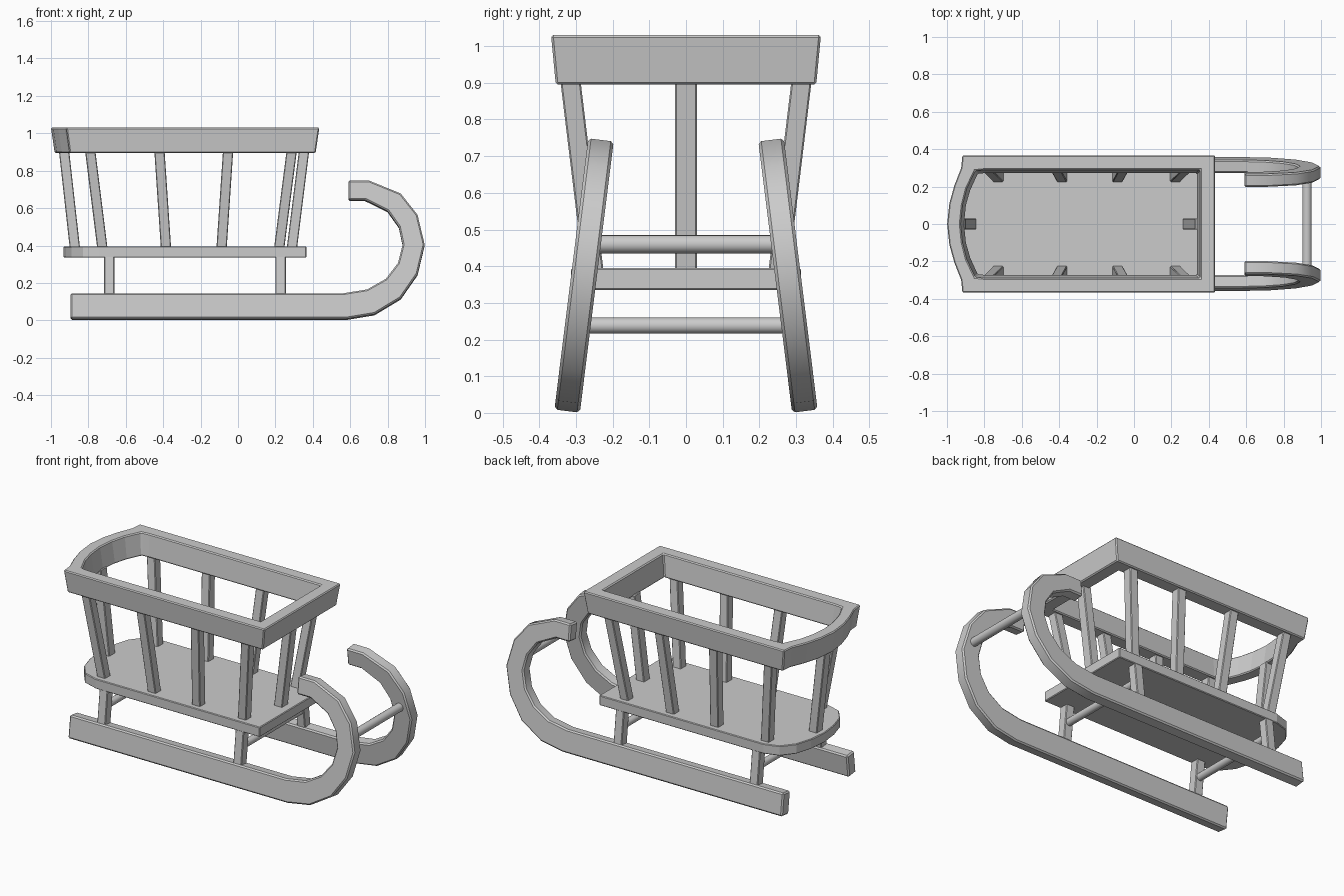
import bpy, bmesh, math
from mathutils import Matrix

if "Cube" in bpy.data.objects:
    bpy.data.objects.remove(bpy.data.objects["Cube"])


def finish(name, bm, mirror=False, bevel=0.006, smooth=False):
    bmesh.ops.recalc_face_normals(bm, faces=bm.faces)
    if bevel:
        sharp = [e for e in bm.edges if e.calc_face_angle(0) > math.radians(50)]
        bmesh.ops.bevel(bm, geom=sharp, offset=bevel, segments=1, affect='EDGES')
    me = bpy.data.meshes.new(name)
    for f in bm.faces:
        f.smooth = smooth
    bm.to_mesh(me)
    bm.free()
    if smooth:
        me.set_sharp_from_angle(angle=math.radians(30))
    ob = bpy.data.objects.new(name, me)
    bpy.context.collection.objects.link(ob)
    if mirror:
        m = ob.modifiers.new("mirror", 'MIRROR')
        m.use_axis = (False, True, False)
        m.use_mirror_merge = False
    return ob


def loft(rings, closed=False):
    """Skin a row of equal rings; cap the ends or join them into a loop."""
    bm = bmesh.new()
    vs = [[bm.verts.new(p) for p in r] for r in rings]
    n = len(rings[0])
    pairs = list(zip(vs, vs[1:])) + ([(vs[-1], vs[0])] if closed else [])
    for a, b in pairs:
        for i in range(n):
            j = (i + 1) % n
            bm.faces.new((a[i], a[j], b[j], b[i]))
    if not closed:
        bm.faces.new(vs[0])
        bm.faces.new(vs[-1])
    return bm


def post(name, bottom, top, sx=0.055, sy=0.055, mirror=False):
    ring = lambda c: [(c[0] + a * sx / 2, c[1] + b * sy / 2, c[2])
                      for a, b in ((-1, -1), (1, -1), (1, 1), (-1, 1))]
    return finish(name, loft([ring(bottom), ring(top)]), mirror, 0.004)


def bar(name, x, z, half, r):
    ring = lambda y: [(x + r * math.cos(a), y, z + r * math.sin(a))
                      for a in (i * math.tau / 16 for i in range(16))]
    return finish(name, loft([ring(-half), ring(half)]), bevel=0, smooth=True)


def outline(half):
    """Complete a half outline (y >= 0, from front end to curved end) by mirroring."""
    return half + [(x, -y) for x, y in reversed(half) if y > 0]


# Runners: outer/inner edge pairs along the curl, leaned inwards
edges = [(-0.895, 0, -0.895, 0.137), (0.58, 0, 0.56, 0.137), (0.73, 0.025, 0.69, 0.158),
         (0.87, 0.11, 0.79, 0.215), (0.96, 0.24, 0.855, 0.30), (0.998, 0.40, 0.88, 0.40),
         (0.96, 0.56, 0.86, 0.495), (0.87, 0.675, 0.80, 0.58), (0.70, 0.745, 0.68, 0.64),
         (0.59, 0.745, 0.59, 0.64)]
t = 0.035
bm = loft([[(a, -t, b), (a, t, b), (c, t, d), (c, -t, d)] for a, b, c, d in edges])
bm.transform(Matrix.Translation((0, -0.324, 0.005)) @ Matrix.Rotation(math.radians(-7.1), 4, 'X'))
finish("runners", bm, mirror=True, bevel=0.008, smooth=True)

# Seat board with a rounded rear end
board = outline([(0.365, 0.313), (-0.74, 0.313), (-0.83, 0.285), (-0.89, 0.21),
                 (-0.92, 0.11), (-0.932, 0)])
finish("seat_board", loft([[(x, y, z) for x, y in board] for z in (0.335, 0.395)]), bevel=0.004)

# Flared basket rail, bowed at the rear
outer_top = outline([(0.435, 0.368), (-0.918, 0.368), (-0.925, 0.30), (-0.962, 0.205), (-0.988, 0.11), (-1.0, 0)])
outer_low = outline([(0.415, 0.355), (-0.90, 0.355), (-0.905, 0.29), (-0.942, 0.20), (-0.968, 0.11), (-0.98, 0)])
inner_top = outline([(0.355, 0.29), (-0.80, 0.29), (-0.85, 0.285), (-0.895, 0.19), (-0.918, 0.10), (-0.928, 0)])
inner_low = outline([(0.335, 0.272), (-0.79, 0.272), (-0.835, 0.268), (-0.875, 0.18), (-0.898, 0.10), (-0.908, 0)])
finish("basket_rail", loft([[(x, y, z) for x, y in o] for o, z in
       ((outer_low, 0.895), (outer_top, 1.03), (inner_top, 1.03), (inner_low, 0.895))], closed=True))

# Splayed basket posts along the sides and at both ends
for i, (low, high) in enumerate(((-0.725, -0.79), (-0.385, -0.42), (-0.088, -0.053), (0.22, 0.287))):
    post(f"side_posts_{i + 1}", (low, -0.252, 0.385), (high, -0.315, 0.905), mirror=True)
post("rear_post", (-0.872, 0, 0.385), (-0.93, 0, 0.905), sy=0.06)
post("front_post", (0.288, 0, 0.385), (0.353, 0, 0.905), sy=0.06)

# Legs from runners to seat, with round cross bars
for label, x in (("rear", -0.688), ("front", 0.228)):
    post(f"{label}_legs", (x, -0.309, 0.12), (x, -0.283, 0.345), mirror=True)
    bar(f"{label}_cross_bar", x, 0.238, 0.295, 0.022)
bar("curl_cross_bar", 0.925, 0.46, 0.265, 0.025)
